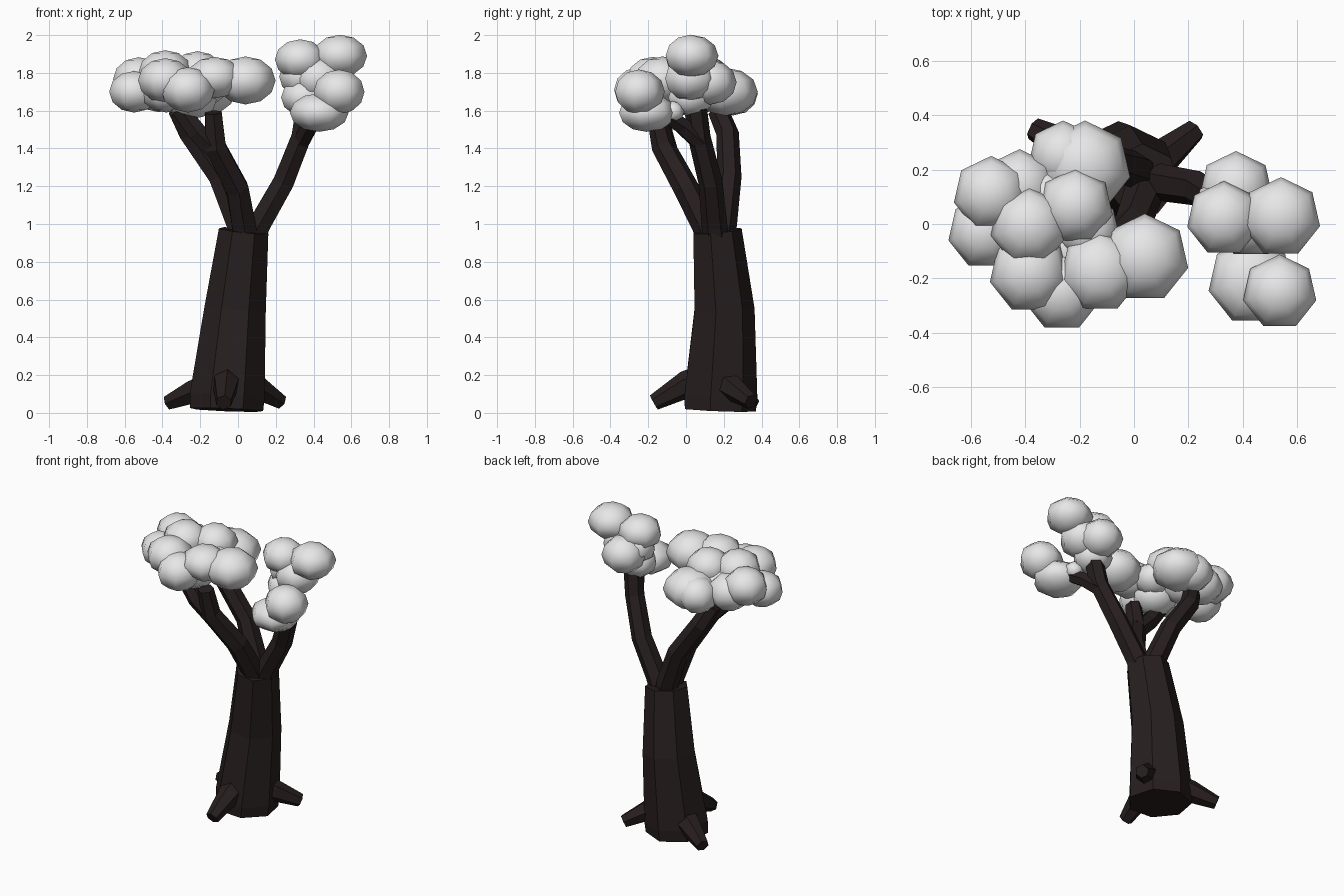
import bpy, bmesh, math
from mathutils import Vector


def material(name, rgb):
    m = bpy.data.materials.new(name)
    m.diffuse_color = (*rgb, 1)
    return m


BARK = material("dark_bark", (0.021, 0.0135, 0.0135))
LEAF = material("pale_foliage", (0.8, 0.8, 0.8))


def finish(bm, name, mat, smooth=False):
    bmesh.ops.recalc_face_normals(bm, faces=bm.faces)
    me = bpy.data.meshes.new(name)
    bm.to_mesh(me)
    bm.free()
    me.materials.append(mat)
    for p in me.polygons:
        p.use_smooth = smooth
    ob = bpy.data.objects.new(name, me)
    bpy.context.collection.objects.link(ob)
    return ob


def limb(name, path, sides):
    """Tapered faceted tube through (x, y, z, radius) points."""
    bm = bmesh.new()
    pts = [Vector(p[:3]) for p in path]
    rings = []
    for i, p in enumerate(pts):
        t = (pts[min(i + 1, len(pts) - 1)] - pts[max(i - 1, 0)]).normalized()
        u = Vector((0, 1, 0))
        u = (u - t * u.dot(t)).normalized()
        v = t.cross(u)
        r = path[i][3]
        rings.append([bm.verts.new(p + r * (u * math.cos(a) + v * math.sin(a)))
                      for a in (2 * math.pi * k / sides for k in range(sides))])
    for a, b in zip(rings, rings[1:]):
        for k in range(sides):
            j = (k + 1) % sides
            bm.faces.new((a[k], a[j], b[j], b[k]))
    bm.faces.new(rings[0])
    bm.faces.new(rings[-1])
    return finish(bm, name, BARK)


def puff(name, x, y, z, r, rz):
    """Flattened seven-sided foliage ball."""
    bm = bmesh.new()
    bmesh.ops.create_uvsphere(bm, u_segments=7, v_segments=6, radius=1)
    for v in bm.verts:
        v.co = Vector((x + v.co.x * r, y + v.co.y * r, z + v.co.z * rz))
    return finish(bm, name, LEAF, True)


# Trunk: leaning, seven-sided, with a slight lip near the ground
limb("trunk", [(-0.06, 0.172, 0.016, 0.198), (-0.057, 0.175, 0.09, 0.203),
               (-0.015, 0.196, 0.55, 0.167), (0.03, 0.16, 0.965, 0.135)], 7)

# Roots
limb("left_root", [(-0.1, 0.2, 0.15, 0.09), (-0.23, 0.275, 0.115, 0.07),
                   (-0.37, 0.35, 0.055, 0.042)], 6)
limb("right_root", [(0.0, 0.17, 0.17, 0.09), (0.1, 0.24, 0.135, 0.07),
                    (0.225, 0.345, 0.06, 0.042)], 6)
limb("front_root", [(-0.06, 0.12, 0.18, 0.09), (-0.065, 0.0, 0.15, 0.073),
                    (-0.075, -0.17, 0.055, 0.043)], 6)

# Main branches and their forks
limb("right_branch", [(0.07, 0.16, 0.9, 0.07), (0.115, 0.15, 1.0, 0.068),
                      (0.24, 0.13, 1.22, 0.064), (0.335, 0.07, 1.46, 0.06),
                      (0.36, 0.05, 1.62, 0.06)], 6)
limb("right_fork", [(0.33, 0.08, 1.43, 0.052), (0.38, -0.02, 1.52, 0.048),
                    (0.44, -0.13, 1.59, 0.042)], 6)
limb("back_branch", [(0.02, 0.18, 0.9, 0.072), (-0.0, 0.2, 1.0, 0.07),
                     (-0.1, 0.23, 1.25, 0.064), (-0.26, 0.22, 1.48, 0.06),
                     (-0.32, 0.17, 1.6, 0.055)], 6)
limb("front_branch", [(0.04, 0.14, 0.9, 0.075), (0.03, 0.1, 1.0, 0.073),
                      (-0.005, 0.0, 1.19, 0.068), (-0.12, -0.12, 1.41, 0.063),
                      (-0.13, -0.16, 1.59, 0.05)], 6)
limb("front_fork", [(-0.11, -0.1, 1.38, 0.06), (-0.22, -0.13, 1.49, 0.058),
                    (-0.31, -0.13, 1.61, 0.05)], 6)

# Left foliage cluster: x, y, z, radius, half height
left = [
    (0.04, -0.125, 1.76, 0.163, 0.127), (-0.18, 0.21, 1.70, 0.17, 0.127),
    (-0.525, 0.11, 1.765, 0.14, 0.118), (-0.215, 0.065, 1.80, 0.14, 0.115),
    (-0.385, -0.01, 1.805, 0.145, 0.115), (-0.55, -0.03, 1.70, 0.135, 0.11),
    (-0.385, -0.18, 1.76, 0.148, 0.118), (-0.265, -0.25, 1.71, 0.145, 0.12),
    (-0.125, -0.175, 1.775, 0.15, 0.11), (-0.26, 0.25, 1.69, 0.13, 0.115),
    (-0.42, 0.135, 1.71, 0.14, 0.118), (-0.25, -0.1, 1.655, 0.14, 0.1),
    (-0.33, 0.08, 1.70, 0.14, 0.115), (-0.38, -0.1, 1.70, 0.14, 0.11),
    (-0.17, -0.02, 1.73, 0.12, 0.1),
]
# Right foliage cluster
right = [
    (0.375, 0.13, 1.75, 0.138, 0.118), (0.54, 0.025, 1.89, 0.147, 0.112),
    (0.33, 0.02, 1.87, 0.138, 0.108), (0.535, -0.25, 1.70, 0.138, 0.118),
    (0.43, -0.21, 1.59, 0.16, 0.102), (0.35, 0.02, 1.67, 0.125, 0.1),
    (0.43, 0.02, 1.77, 0.145, 0.118), (0.42, -0.07, 1.595, 0.06, 0.055),
    (0.34, 0.05, 1.78, 0.125, 0.105),
]
for side, puffs in (("left", left), ("right", right)):
    for i, p in enumerate(puffs, 1):
        puff(f"{side}_foliage_{i}", *p)
